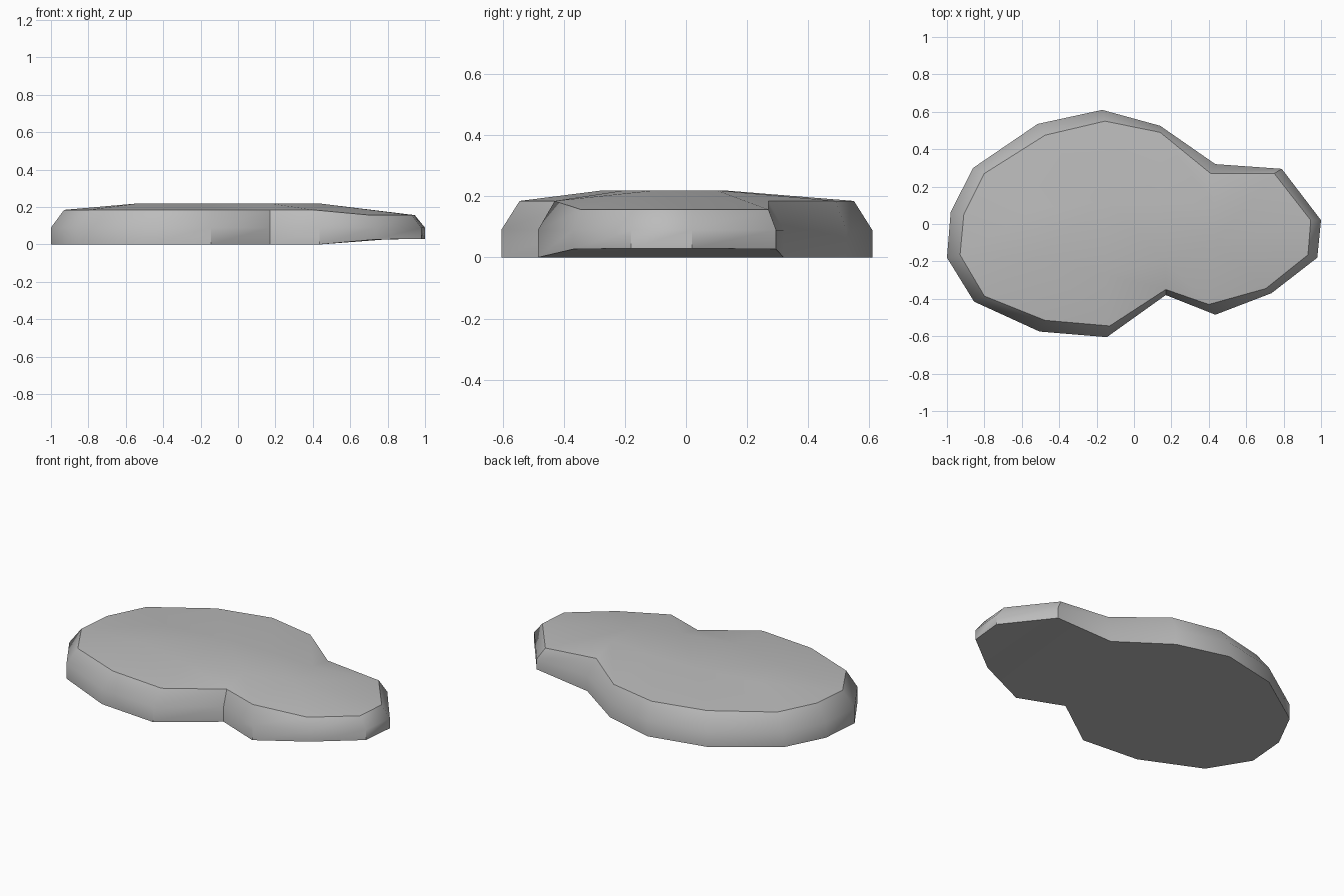
import bpy
import bmesh
import math

cube = bpy.data.objects.get("Cube")
if cube:
    bpy.data.objects.remove(cube, do_unlink=True)

# Flat stone colour
stone = bpy.data.materials.new("stone grey")
stone.use_nodes = True
colour = (0.5, 0.5, 0.5, 1)
stone.diffuse_color = colour
stone.node_tree.nodes["Principled BSDF"].inputs["Base Color"].default_value = colour

# Outer outline of the slab, and the rim of its upper face
outline = [(-.17, .61), (-.515, .535), (-.86, .3), (-.98, .065),
           (-1, -.18), (-.855, -.415), (-.505, -.575), (-.145, -.605),
           (.17, -.38), (.435, -.485), (.735, -.37), (.98, -.18),
           (1, .02), (.79, .295), (.435, .32), (.14, .525)]
rim = [(-.155, .55), (-.475, .475), (-.8, .27), (-.91, .05),
       (-.93, -.165), (-.8, -.385), (-.475, -.515), (-.13, -.545),
       (.17, -.35), (.4, -.43), (.705, -.345), (.93, -.165),
       (.945, .02), (.75, .27), (.41, .27), (.14, .49)]
# Raised plateau in the middle of the upper face
plateau = [(-.15, .12), (-.53, .08), (-.53, -.18), (-.15, -.27),
           (.17, -.2), (.43, -.1), (.43, .1), (.14, .12)]


def bottom_z(x):
    return 0 if x < .5 else .027 + .003 * (x > .9)


def rim_z(x):
    return .185 if x < .5 else .157


bm = bmesh.new()


def ring(points, height):
    return [bm.verts.new((x, y, height(x))) for x, y in points]


def loop_edges(verts):
    pairs = zip(verts, verts[1:] + verts[:1])
    return [bm.edges.get(p) or bm.edges.new(p) for p in pairs]


# Side walls: upright lower band, then a sloping band up to the rim
rings = [ring(outline, bottom_z), ring(outline, lambda x: .09), ring(rim, rim_z)]
count = len(outline)
for low, high in zip(rings, rings[1:]):
    for i in range(count):
        j = (i + 1) % count
        bm.faces.new((low[i], low[j], high[j], high[i]))

# Gently domed top: plateau plus a slope joining it to the rim
inner = ring(plateau, lambda x: .22)
bm.faces.new(inner)
start = {0: 0, 1: 2, 2: 4, 3: 7, 4: 8, 5: 9, 6: 13, 7: 15}
top = rings[2]
for k in range(len(inner)):
    first = start[k]
    last = start[(k + 1) % len(inner)]
    steps = (last - first) % count
    for s in range(steps):
        a, b = top[(first + s) % count], top[(first + s + 1) % count]
        bm.faces.new((a, b, inner[k]))
    bm.faces.new((top[last], inner[(k + 1) % len(inner)], inner[k]))

# Underside: flat base with the narrow end tilting up
base = rings[0]
bm.faces.new(base[9:15])
bm.faces.new(base[14:] + base[:10])

bmesh.ops.recalc_face_normals(bm, faces=bm.faces)
bmesh.ops.triangulate(bm, faces=[f for f in bm.faces if len(f.verts) > 4])
mesh = bpy.data.meshes.new("stone_slab")
bm.to_mesh(mesh)
bm.free()
mesh.materials.append(stone)
slab = bpy.data.objects.new("stone_slab", mesh)
bpy.context.collection.objects.link(slab)

bpy.ops.object.select_all(action="DESELECT")
slab.select_set(True)
bpy.context.view_layer.objects.active = slab
bpy.ops.object.shade_smooth_by_angle(angle=math.radians(40))
